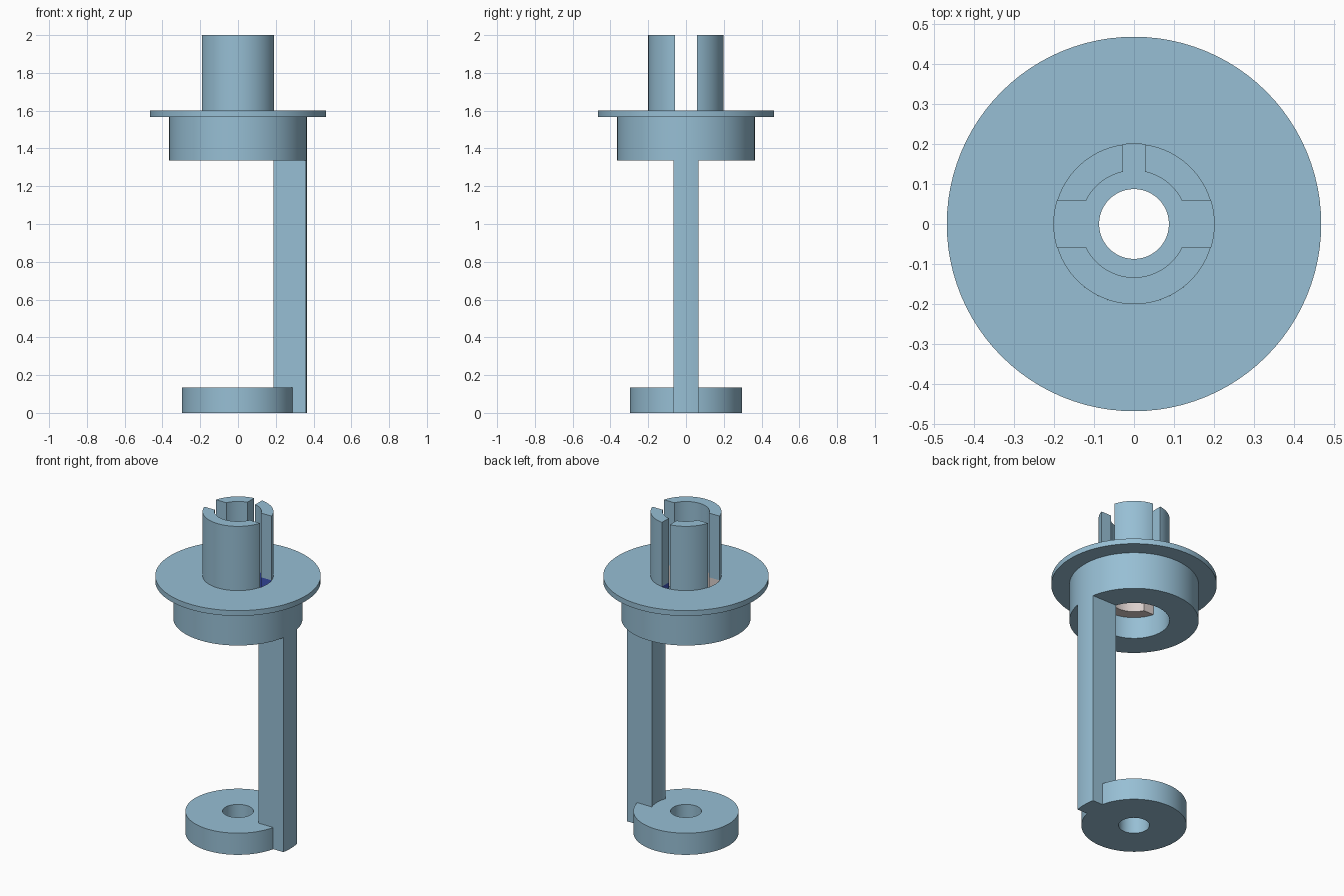
import bpy, bmesh, math
from math import sin, cos, asin, acos, pi

if "Cube" in bpy.data.objects:
    bpy.data.objects.remove(bpy.data.objects["Cube"])


def material(name, rgb):
    m = bpy.data.materials.new(name)
    m.diffuse_color = (*rgb, 1)
    m.use_nodes = True
    m.node_tree.nodes["Principled BSDF"].inputs["Base Color"].default_value = m.diffuse_color
    return m


STEEL = material("steel blue", (0.31, 0.52, 0.66))
NAVY = material("navy blue", (0.05, 0.09, 0.48))
BEIGE = material("pale beige", (0.70, 0.62, 0.60))


def finish(name, bm, mats):
    bmesh.ops.recalc_face_normals(bm, faces=bm.faces)
    mesh = bpy.data.meshes.new(name)
    bm.to_mesh(mesh)
    bm.free()
    for m in mats:
        mesh.materials.append(m)
    ob = bpy.data.objects.new(name, mesh)
    bpy.context.collection.objects.link(ob)
    bpy.context.view_layer.objects.active = ob
    ob.select_set(True)
    bpy.ops.object.shade_smooth_by_angle(angle=math.radians(30))
    ob.select_set(False)
    return ob


def lathe(name, profile, n=96):
    """Closed (radius, z) profile revolved about the z axis."""
    bm = bmesh.new()
    rings = [[bm.verts.new((r * cos(2 * pi * i / n), r * sin(2 * pi * i / n), z))
              for r, z in profile] for i in range(n)]
    k = len(profile)
    for i in range(n):
        a, b = rings[i], rings[(i + 1) % n]
        for j in range(k):
            bm.faces.new((a[j], b[j], b[(j + 1) % k], a[(j + 1) % k]))
    return finish(name, bm, [STEEL])


def arc_block(name, r0, r1, start, end, levels, lower=STEEL, n=32):
    """Ring piece with flat ends; start(r) and end(r) give its end angles."""
    bm = bmesh.new()
    loops = []
    for i in range(n + 1):
        pts = []
        for r, zs in ((r0, levels), (r1, levels[::-1])):
            a = start(r) + (end(r) - start(r)) * i / n
            pts += [bm.verts.new((r * cos(a), r * sin(a), z)) for z in zs]
        loops.append(pts)
    k = len(loops[0])
    for a, b in zip(loops, loops[1:]):
        for j in range(k):
            bm.faces.new((a[j], b[j], b[(j + 1) % k], a[(j + 1) % k]))
    # flat ends, one quad per level
    for p in (loops[0], loops[-1]):
        for j in range(len(levels) - 1):
            bm.faces.new((p[j], p[j + 1], p[k - 2 - j], p[k - 1 - j]))
    # second material below the flange top
    if lower is not STEEL:
        for f in bm.faces:
            f.material_index = int(f.calc_center_median().z < levels[1] - 0.001)
    return finish(name, bm, [STEEL, lower])


# Base disc with centre hole
lathe("base_disc", [(0.087, 0), (0.297, 0), (0.297, 0.135), (0.087, 0.135)])

# Hub with wide flange and through bore
lathe("flanged_hub", [(0.2, 1.335), (0.365, 1.335), (0.365, 1.567),
                      (0.467, 1.567), (0.467, 1.6), (0.2, 1.6)])

# Upright arm joining disc and hub, curved to match the hub ring
arc_block("upright_arm", 0.2, 0.365, lambda r: -asin(0.067 / r),
          lambda r: asin(0.067 / r), [0, 1.335], n=12)

# Slotted collar: one half-ring prong and two quarter prongs
SIDE, BACK = 0.057, 0.027
Z = [1.47, 1.6, 2.0]
arc_block("front_prong", 0.133, 0.2, lambda r: pi + asin(SIDE / r),
          lambda r: 2 * pi - asin(SIDE / r), Z, BEIGE, 48)
arc_block("back_right_prong", 0.133, 0.2, lambda r: asin(SIDE / r),
          lambda r: acos(BACK / r), Z, NAVY)
arc_block("back_left_prong", 0.133, 0.2, lambda r: pi - acos(BACK / r),
          lambda r: pi - asin(SIDE / r), Z)
